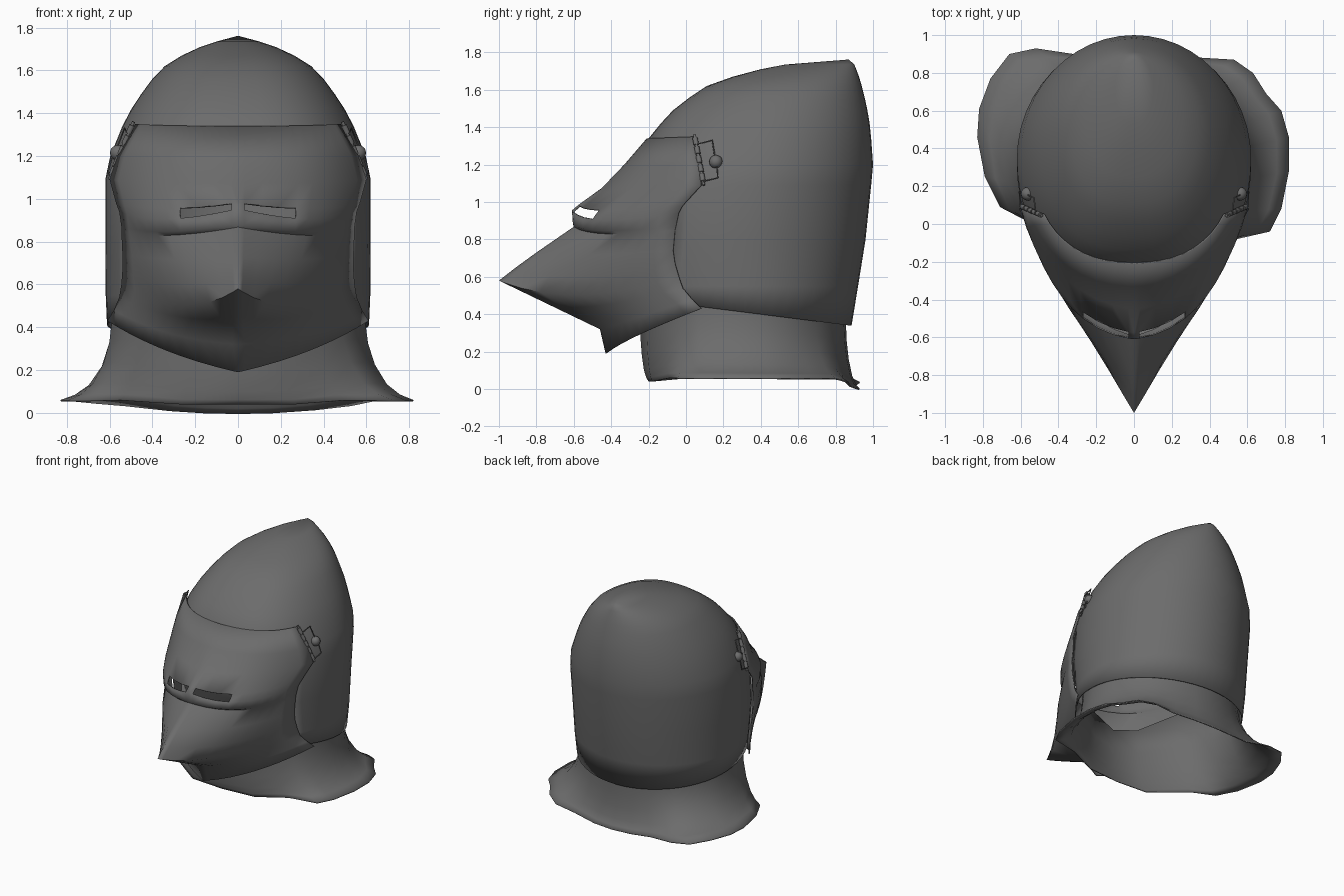
import bpy, bmesh
from math import sin, cos, pi, atan2, radians
from mathutils import Vector

if "Cube" in bpy.data.objects:
    bpy.data.objects.remove(bpy.data.objects["Cube"])

steel = bpy.data.materials.new("dark_steel")
steel.use_nodes = True
GREY = (0.15, 0.15, 0.15, 1)
steel.diffuse_color = GREY
steel.node_tree.nodes["Principled BSDF"].inputs["Base Color"].default_value = GREY


def finish(obj, angle=40):
    obj.data.materials.append(steel)
    bpy.ops.object.select_all(action="DESELECT")
    obj.select_set(True)
    bpy.context.view_layer.objects.active = obj
    if obj.type == "MESH":
        bpy.ops.object.shade_smooth_by_angle(angle=radians(angle))


def loft(name, rows, closed, keep=lambda i, j, c: True, mirror=False, angle=40):
    """Skin rows of points into a thin smooth shell."""
    bm = bmesh.new()
    grid = [[bm.verts.new(p) for p in row] for row in rows]
    n = len(rows[0])
    for i in range(len(rows) - 1):
        for j in range(n if closed else n - 1):
            k = (j + 1) % n
            quad = [grid[i][j], grid[i][k], grid[i + 1][k], grid[i + 1][j]]
            centre = sum((v.co for v in quad), Vector()) / 4
            if keep(i, j, centre):
                bm.faces.new(quad)
    bmesh.ops.remove_doubles(bm, verts=bm.verts, dist=0.0005)
    loose = [v for v in bm.verts if not v.link_faces]
    bmesh.ops.delete(bm, geom=loose, context="VERTS")
    mesh = bpy.data.meshes.new(name)
    bm.to_mesh(mesh)
    bm.free()
    obj = bpy.data.objects.new(name, mesh)
    bpy.context.collection.objects.link(obj)
    if mirror:
        obj.modifiers.new("Mirror", "MIRROR").use_clip = True
    obj.modifiers.new("Solidify", "SOLIDIFY").thickness = 0.008
    finish(obj, angle)


# Skull: egg-shaped rings (z, front y, back y, half width) rising to a rear point
RIM = 0.4
SKULL = [(RIM, -0.26, 0.885, 0.612), (0.55, -0.28, 0.92, 0.618), (0.8, -0.33, 0.96, 0.62),
         (1.09, -0.3, 0.99, 0.62), (1.2, -0.25, 1.0, 0.597), (1.34, -0.2, 0.99, 0.54),
         (1.42, -0.135, 0.982, 0.498), (1.49, -0.07, 0.97, 0.452), (1.56, 0.02, 0.955, 0.4),
         (1.62, 0.11, 0.94, 0.342), (1.67, 0.25, 0.925, 0.262), (1.71, 0.4, 0.91, 0.175),
         (1.735, 0.53, 0.9, 0.1), (1.762, 0.87, 0.87, 0)]


def skull_ring(z, front, back, half, n=48):
    ring = []
    for k in range(n):
        a = 2 * pi * k / n
        c, s = cos(a), sin(a)
        power = 0.75 if s < 0 else 1
        x = half * abs(c) ** power * (1 if c > 0 else -1)
        y = (front + back) / 2 + s * (back - front) / 2
        ring.append((x, y, 0.45 - 0.126 * y if z == RIM else z))
    return ring


# The face opening is left out below the brow
loft("skull", [skull_ring(*r) for r in SKULL], True,
     keep=lambda i, j, c: c.z > 1.25 or c.y > -0.09)

# Visor: each row runs from the centre ridge, past a control point, to the rear edge
VISOR = [
    ((0, -0.21, 1.34), (0.35, -0.21, 1.34), (0.48, 0.05, 1.35)),
    ((0, -0.33, 1.2), (0.4, -0.33, 1.2), (0.565, 0.07, 1.2)),
    ((0, -0.45, 1.075), (0.4, -0.41, 1.07), (0.6, 0.08, 1.09)),
    ((0, -0.575, 0.985), (0.38, -0.53, 0.93), (0.57, -0.02, 0.98)),
    ((0, -0.61, 0.955), (0.38, -0.57, 0.865), (0.555, -0.04, 0.94)),
    ((0, -0.605, 0.885), (0.38, -0.565, 0.815), (0.545, -0.055, 0.87)),
    ((0, -0.6, 0.868), (0.37, -0.51, 0.8), (0.545, -0.06, 0.85)),
    ((0, -0.8, 0.73), (0.32, -0.6, 0.7), (0.54, -0.07, 0.74)),
    ((0, -0.91, 0.65), (0.29, -0.6, 0.53), (0.54, -0.06, 0.67)),
    ((0, -1, 0.58), (0.23, -0.62, 0.42), (0.545, -0.04, 0.6)),
    ((0, -0.73, 0.45), (0.26, -0.53, 0.4), (0.555, -0.02, 0.54)),
    ((0, -0.46, 0.32), (0.34, -0.37, 0.34), (0.58, 0.03, 0.48)),
    ((0, -0.43, 0.19), (0.36, -0.33, 0.27), (0.61, 0.08, 0.43)),
]
STEPS = (0, 0.04, 0.15, 0.27, 0.4, 0.5, 0.6, 0.7, 0.8, 0.9, 1)


def bend(a, b, c, t):
    return Vector(a) * (1 - t) ** 2 + Vector(b) * 2 * t * (1 - t) + Vector(c) * t * t


visor_rows = [[bend(*row, t) for t in STEPS] for row in reversed(VISOR)]
SLOT_ROW = 8
loft("visor", visor_rows, False, mirror=True, angle=55,
     keep=lambda i, j, c: not (i == SLOT_ROW and 1 <= j <= 3))

# Neck curtain: uneven flared hem, skinned up inside the lower edge of the skull
HEM = [(0, -0.2), (0.27, -0.18), (0.5, -0.09), (0.72, -0.04), (0.78, 0.08), (0.82, 0.28),
       (0.82, 0.46), (0.78, 0.6), (0.7, 0.69), (0.63, 0.8), (0.53, 0.87), (0.36, 0.88),
       (0.16, 0.92), (0, 0.93), (-0.16, 0.92), (-0.32, 0.9), (-0.52, 0.93), (-0.66, 0.9),
       (-0.76, 0.77), (-0.82, 0.61), (-0.83, 0.46), (-0.79, 0.25), (-0.71, 0.09),
       (-0.55, 0.01), (-0.27, -0.18)]
FLARE = ((1, 1), (0.93, 0.72), (0.8, 0.45), (0.55, 0.2), (0.28, 0.06), (0, 0), (-0.5, 0))


def curtain_point(x, y, drop, spread):
    a = atan2((y - 0.35) / 0.58, x / 0.8)
    tx, ty = 0.598 * cos(a), 0.305 + 0.55 * sin(a)
    top_z = 0.46 - 0.126 * ty - max(0, -ty) * 0.6
    if y > 0.8:
        low_z = 0.05 * min(1, (x / 0.6) ** 2)
    else:
        low_z = 0.06 if abs(x) > 0.4 else 0.04
    if drop < 0:
        drop *= 1 + abs(tx)
    return (tx + (x - tx) * spread, ty + (y - ty) * spread, top_z + (low_z - top_z) * drop)


loft("neck_curtain", [[curtain_point(x, y, d, s) for x, y in HEM] for d, s in FLARE],
     True, angle=60)


# Hinges: pin with knuckles, wire bracket and ball stud on each side
def rod(name, a, b, radius):
    a, b = Vector(a), Vector(b)
    bpy.ops.mesh.primitive_cylinder_add(vertices=10, radius=radius, depth=(b - a).length,
                                        location=(a + b) / 2)
    obj = bpy.context.object
    obj.name = name
    obj.rotation_euler = (b - a).to_track_quat("Z", "Y").to_euler()
    finish(obj)


def wire(name, points):
    curve = bpy.data.curves.new(name, "CURVE")
    curve.dimensions = "3D"
    curve.bevel_depth = 0.004
    curve.bevel_resolution = 1
    spline = curve.splines.new("POLY")
    spline.points.add(len(points) - 1)
    for p, co in zip(spline.points, points):
        p.co = (*co, 1)
    obj = bpy.data.objects.new(name, curve)
    bpy.context.collection.objects.link(obj)
    finish(obj)


for side, s in (("left", 1), ("right", -1)):
    top, low = Vector((s * 0.488, 0.045, 1.36)), Vector((s * 0.6, 0.095, 1.09))
    rod(side + "_hinge_pin", top, low, 0.008)
    for k in range(5):
        start = 0.06 + k * 0.18
        rod(f"{side}_hinge_knuckle_{k + 1}", top.lerp(low, start),
            top.lerp(low, start + 0.14), 0.014)
    wire(side + "_upper_bracket", [(s * 0.52, 0.06, 1.31), (s * 0.53, 0.14, 1.33),
                                   (s * 0.565, 0.155, 1.24)])
    wire(side + "_lower_bracket", [(s * 0.6, 0.09, 1.11), (s * 0.607, 0.17, 1.13),
                                   (s * 0.59, 0.165, 1.19)])
    bpy.ops.mesh.primitive_uv_sphere_add(segments=16, ring_count=10, radius=0.036,
                                         location=(s * 0.562, 0.16, 1.215))
    bpy.context.object.name = side + "_hinge_stud"
    finish(bpy.context.object)
